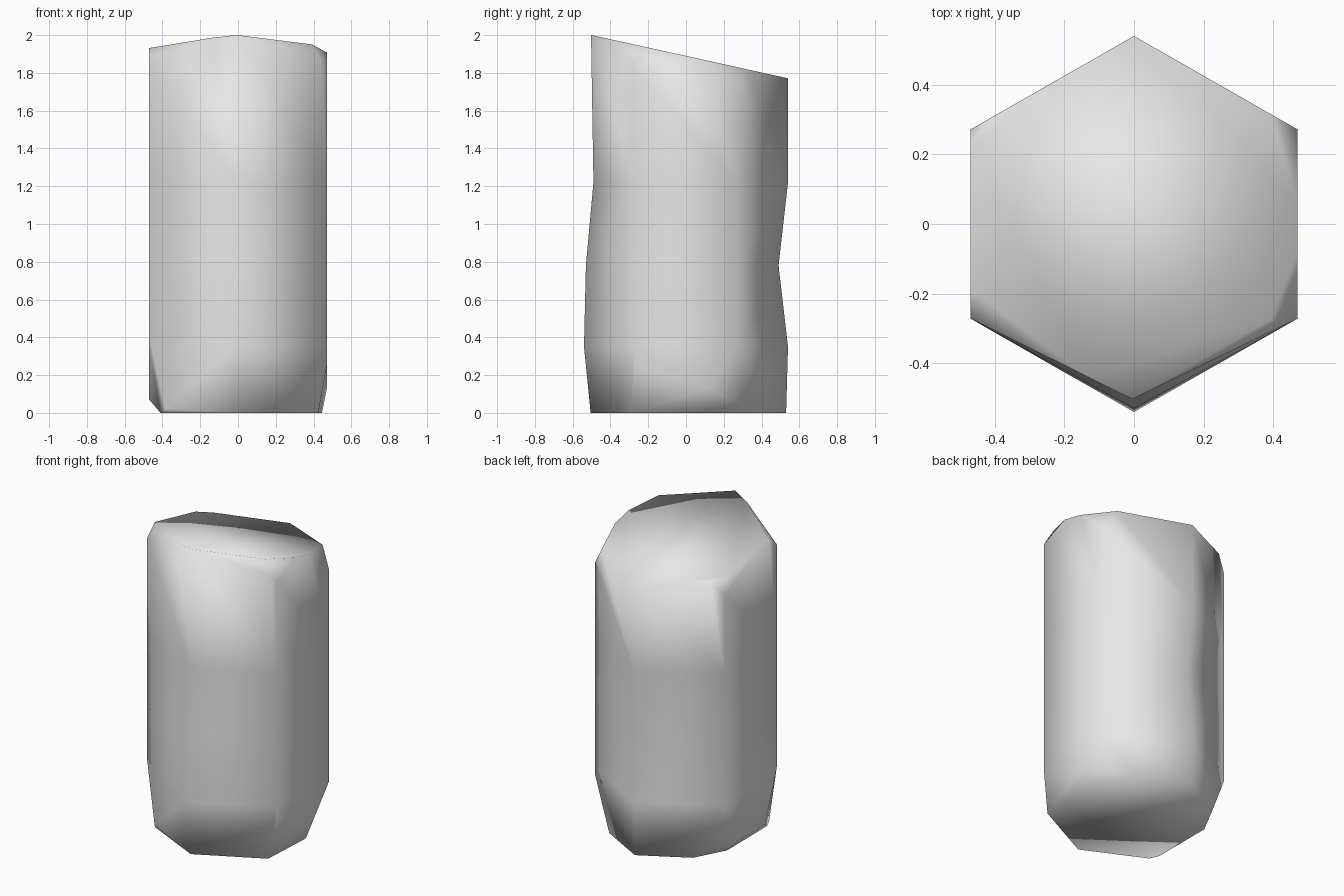
import bpy, bmesh, math
from mathutils import Vector

cube = bpy.data.objects.get("Cube")
if cube:
    bpy.data.objects.remove(cube)

stone = bpy.data.materials.new("light grey stone")
stone.use_nodes = True
stone.diffuse_color = (0.8, 0.8, 0.8, 1)
stone.node_tree.nodes["Principled BSDF"].inputs["Base Color"].default_value = (0.8, 0.8, 0.8, 1)

bm = bmesh.new()

# Six-sided column built in rings; front and back edges are worn unevenly
HEIGHTS = [0, 0.35, 0.78, 1.22, None]
FRONT = [0.51, 0.54, 0.53, 0.49, 0.505]
BACK = [0.53, 0.54, 0.49, 0.54, 0.54]
rings = []
for i, z in enumerate(HEIGHTS):
    ring = []
    for k in range(6):
        a = math.radians(60 * k - 90)
        r = FRONT[i] if k == 0 else BACK[i] if k == 3 else 0.543
        x, y = r * math.cos(a), r * math.sin(a)
        # the top slopes down towards the back
        ring.append(bm.verts.new((x, y, 1.89 - 0.22 * y if z is None else z)))
    rings.append(ring)
for lo, hi in zip(rings, rings[1:]):
    for k in range(6):
        n = (k + 1) % 6
        bm.faces.new((lo[k], lo[n], hi[n], hi[k]))
bm.faces.new(rings[0][::-1])
bm.faces.new(rings[-1])


def chip(a, b, c):
    """Break off everything outside the plane through three points."""
    a, b, c = Vector(a), Vector(b), Vector(c)
    n = (b - a).cross(c - a).normalized()
    if n.dot(a - Vector((0, 0, 1))) < 0:
        n = -n
    geom = bm.verts[:] + bm.edges[:] + bm.faces[:]
    bmesh.ops.bisect_plane(bm, geom=geom, dist=0.0005, plane_co=a,
                           plane_no=n, clear_outer=True)
    bmesh.ops.holes_fill(bm, edges=[e for e in bm.edges if e.is_boundary], sides=0)


# Chips around the top
chip((-0.47, -0.19, 1.93), (-0.03, -0.52, 2.0), (-0.47, -0.27, 1.86))
chip((0.47, -0.10, 1.90), (0.38, -0.32, 1.95), (0.47, -0.26, 1.83))
chip((0.40, -0.27, 1.95), (0.0, -0.50, 2.0), (0.30, -0.37, 1.88))
chip((0.47, 0.07, 1.87), (0.40, 0.30, 1.82), (0.47, 0.27, 1.70))
chip((-0.47, 0.23, 1.84), (-0.40, 0.31, 1.82), (-0.47, 0.27, 1.74))

# Chips around the foot
chip((-0.41, 0.30, 0), (-0.41, -0.30, 0), (-0.47, 0, 0.07))
chip((-0.42, -0.30, 0.02), (0, -0.54, 0.35), (0, -0.50, 0))
chip((-0.47, -0.27, 0.40), (-0.47, -0.15, 0.07), (-0.38, -0.32, 0))
chip((0.47, -0.27, 0.25), (0.47, 0.28, 0.08), (0.43, -0.20, 0))
chip((0.47, 0.10, 0.10), (0.30, 0.37, 0), (0.47, 0.27, 0.30))
chip((-0.47, 0.10, 0.07), (-0.30, 0.37, 0), (-0.47, 0.27, 0.30))

bmesh.ops.remove_doubles(bm, verts=bm.verts[:], dist=0.012)
bmesh.ops.recalc_face_normals(bm, faces=bm.faces[:])
for f in bm.faces:
    f.smooth = True

mesh = bpy.data.meshes.new("stone_column")
bm.to_mesh(mesh)
bm.free()
mesh.materials.append(stone)
column = bpy.data.objects.new("stone_column", mesh)
bpy.context.collection.objects.link(column)
